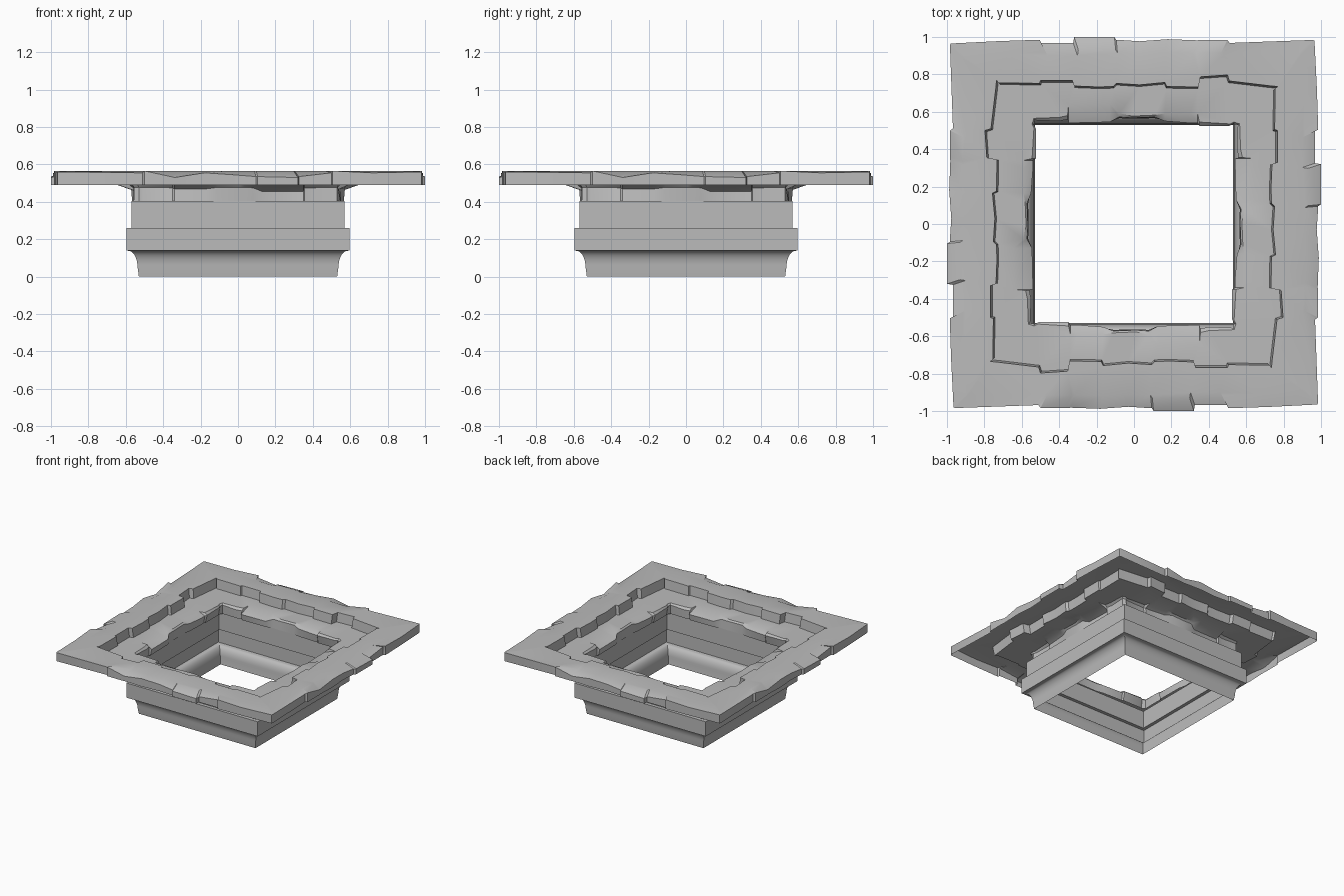
import bpy
import bmesh
import math
from mathutils import Vector

default_cube = bpy.data.objects.get("Cube")
if default_cube:
    bpy.data.objects.remove(default_cube, do_unlink=True)

STONE = (0.5, 0.5, 0.5, 1.0)
stone_grey = bpy.data.materials.new("stone_grey")
stone_grey.use_nodes = True
stone_grey.diffuse_color = STONE
stone_grey.node_tree.nodes["Principled BSDF"].inputs["Base Color"].default_value = STONE

TOP, LEDGE, WALL_TOP = 0.565, 0.49, 0.405

# Chipped outline of one side: x, distance from centre, dip of the rim
rim_side = [
    (-.98, .965, .005), (-.72, .978, .01), (-.505, .985, 0), (-.5, .968, .01),
    (-.325, .968, .03), (-.32, 1, .035), (-.105, 1, .03), (-.095, .985, .03),
    (.03, .977, .02), (.18, .988, .01), (.34, .982, .035), (.36, .985, .03),
    (.5, .984, 0), (.51, .968, .01), (.955, .984, .005),
]
# Chipped edge of the step between the two courses: x, distance
step_side = [
    (-.735, .77), (-.725, .755), (-.505, .752), (-.5, .767), (-.33, .767),
    (-.32, .738), (-.195, .733), (-.11, .735), (-.095, .752), (.03, .744),
    (.165, .757), (.175, .735), (.345, .733), (.355, .787), (.5, .797),
    (.51, .765), (.735, .738),
]
# Chipped edge around the opening: x, distance, width of the worn slope
lip_side = [
    (-.53, .555, .01), (-.4, .55, .02), (-.355, .56, .02), (-.35, .54, .1),
    (-.13, .545, .1), (-.08, .572, .02), (-.01, .567, .01), (.11, .572, .01),
    (.165, .55, .04), (.3, .54, .05), (.34, .54, .05), (.35, .525, .02),
    (.51, .525, .01), (.53, .535, .01),
]


def around(side):
    """Repeat one side's points by quarter turns into a closed loop."""
    points = []
    for _ in range(4):
        points += side
        side = [Vector((p.y, -p.x, p.z)) for p in side]
    return points


def scaled(loop, factor, z):
    return [Vector((p.x * factor, p.y * factor, z)) for p in loop]


def add_loop(bm, points):
    verts = [bm.verts.new(p) for p in points]
    edges = [bm.edges.new((a, b)) for a, b in zip(verts, verts[1:] + verts[:1])]
    return verts, edges


def strip(bm, upper, lower):
    """Quads between two loops with matching points."""
    n = len(upper)
    for i in range(n):
        j = (i + 1) % n
        bm.faces.new((upper[i], upper[j], lower[j], lower[i]))


def flat_ring(bm, outer_edges, inner_edges):
    bmesh.ops.triangle_fill(bm, edges=outer_edges + inner_edges,
                            use_beauty=True, normal=(0, 0, 1))


def finish(bm, name):
    bmesh.ops.recalc_face_normals(bm, faces=bm.faces)
    mesh = bpy.data.meshes.new(name)
    bm.to_mesh(mesh)
    bm.free()
    mesh.materials.append(stone_grey)
    obj = bpy.data.objects.new(name, mesh)
    bpy.context.collection.objects.link(obj)
    bpy.ops.object.select_all(action="DESELECT")
    obj.select_set(True)
    bpy.context.view_layer.objects.active = obj
    bpy.ops.object.shade_smooth_by_angle(angle=math.radians(30))
    return obj


step_top = scaled(around([Vector((x, y, 0)) for x, y in step_side]), 1, TOP)
step_foot = scaled(step_top, .988, LEDGE)

# Outer course: skirt, worn rim, flat top and the step down
bm = bmesh.new()
rim = around([Vector((x, y, TOP - dip)) for x, y, dip in rim_side])
skirt_verts, _ = add_loop(bm, scaled(rim, 1, LEDGE))
rim_verts, _ = add_loop(bm, rim)
crown_verts, crown_edges = add_loop(bm, scaled(rim, .93, TOP))
step_verts, step_edges = add_loop(bm, step_top)
foot_verts, _ = add_loop(bm, step_foot)
strip(bm, rim_verts, skirt_verts)
strip(bm, crown_verts, rim_verts)
flat_ring(bm, crown_edges, step_edges)
strip(bm, step_verts, foot_verts)
finish(bm, "outer_stone_course")

# Inner course: flat ledge, worn lip and the drop to the wall
bm = bmesh.new()
ledge_line, lip_line, base_line = [], [], []
for x, y, worn in lip_side:
    spread = 1 + worn if abs(x) > .5 else 1
    ledge_line.append(Vector((x * spread, y + worn, LEDGE)))
    lip_line.append(Vector((x, y, LEDGE - .01 - worn * .25)))
    base_line.append(Vector((x, (y + .56) / 2, WALL_TOP)))
foot_verts, foot_edges = add_loop(bm, step_foot)
ledge_verts, ledge_edges = add_loop(bm, around(ledge_line))
lip_verts, _ = add_loop(bm, around(lip_line))
base_verts, _ = add_loop(bm, around(base_line))
flat_ring(bm, foot_edges, ledge_edges)
strip(bm, ledge_verts, lip_verts)
strip(bm, lip_verts, base_verts)
finish(bm, "inner_stone_course")

# Square wall with a projecting band, a cove and a tapered foot
profile = [(.57, WALL_TOP), (.57, .26), (.597, .26), (.597, .14)]
for i in range(9):
    turn = math.radians(90 * i / 8)
    profile.append((.585 - .048 * math.sin(turn), .05 + .088 * math.cos(turn)))
profile.append((.53, 0))
bm = bmesh.new()
rings = [add_loop(bm, around([Vector((-r, r, z))]))[0] for r, z in profile]
for upper, lower in zip(rings, rings[1:]):
    strip(bm, upper, lower)
finish(bm, "moulded_wall")
